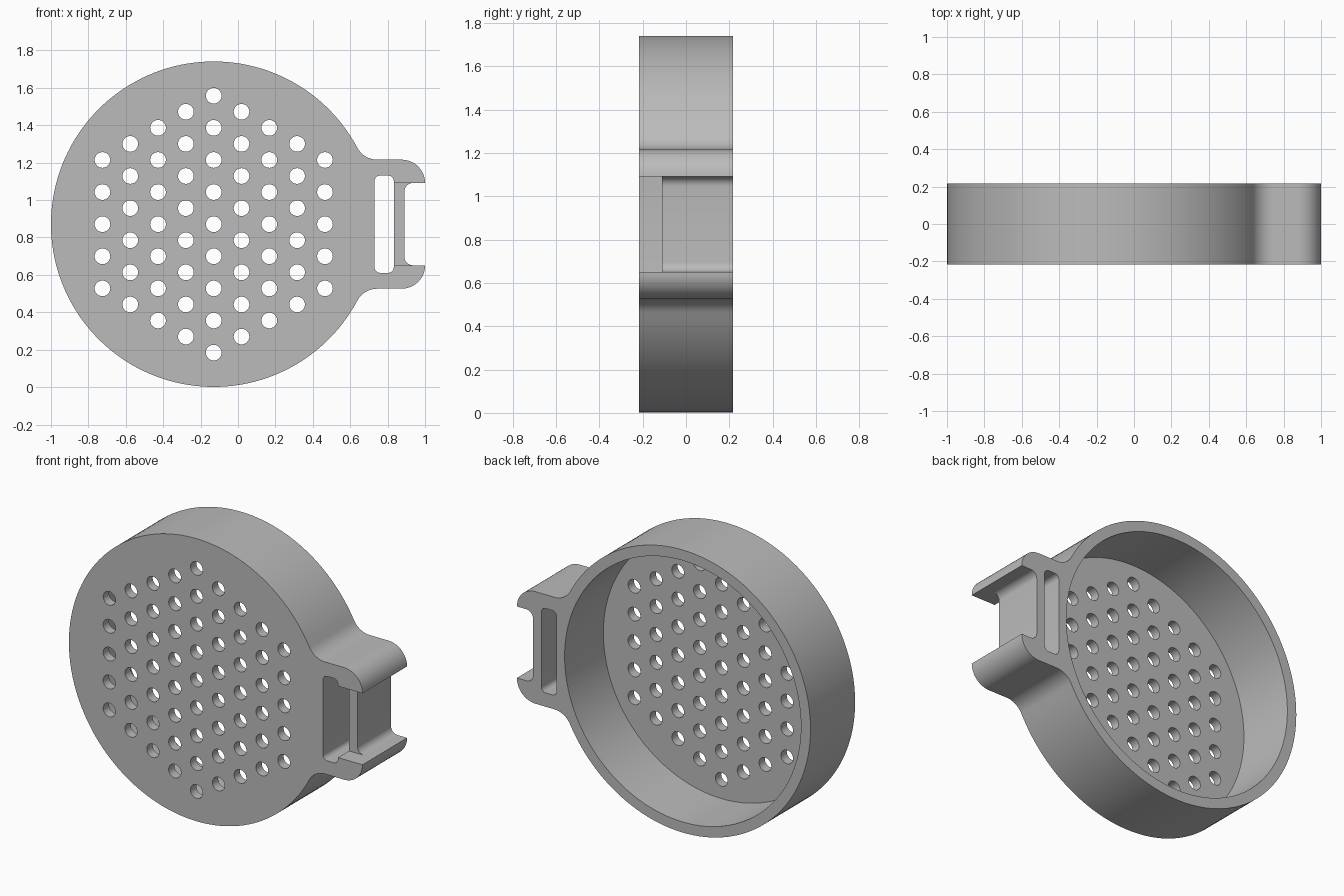
import bpy, bmesh
from math import pi, sin, cos, sqrt, atan2, radians

if "Cube" in bpy.data.objects:
    bpy.data.objects.remove(bpy.data.objects["Cube"])

# Main sizes
CX, CZ, R = -0.13, 0.871, 0.87      # dish centre and radius
INNER, FLOOR = 0.805, 0.057         # cavity radius, floor thickness
Y = 0.217                           # half depth
ARM, FILLET, CORNER = 0.345, 0.12, 0.125
TIP = 1.0 - CX                      # clip end, measured from dish centre

grey = bpy.data.materials.new("plain grey")
grey.use_nodes = True
grey.diffuse_color = (0.5, 0.5, 0.5, 1)
grey.node_tree.nodes["Principled BSDF"].inputs["Base Color"].default_value = (0.5, 0.5, 0.5, 1)


def arc(x, z, r, a0, a1, n):
    return [(x + r * cos(a0 + (a1 - a0) * i / n),
             z + r * sin(a0 + (a1 - a0) * i / n)) for i in range(n + 1)]


def circle(x, z, r, n):
    return arc(x, z, r, 0, 2 * pi, n)[:-1]


def rounded_rect(x0, x1, half, r):
    """Rectangle symmetric about the dish centre line, with round corners."""
    corners = [(x1 - r, half - r), (x0 + r, half - r),
               (x0 + r, r - half), (x1 - r, r - half)]
    pts = []
    for i, (x, z) in enumerate(corners):
        pts += arc(x, z, r, i * pi / 2, (i + 1) * pi / 2, 8)
    return pts


def prism(name, outlines, y0, y1):
    """Extrude outlines, given around the dish centre, from y0 to y1."""
    bm = bmesh.new()
    for pts in outlines:
        rings = [[bm.verts.new((CX + x, y, CZ + z)) for x, z in pts] for y in (y0, y1)]
        bm.faces.new(rings[0])
        bm.faces.new(rings[1][::-1])
        for i in range(len(pts)):
            j = (i + 1) % len(pts)
            bm.faces.new((rings[0][j], rings[0][i], rings[1][i], rings[1][j]))
    bmesh.ops.recalc_face_normals(bm, faces=bm.faces)
    mesh = bpy.data.meshes.new(name)
    bm.to_mesh(mesh)
    bm.free()
    obj = bpy.data.objects.new(name, mesh)
    bpy.context.collection.objects.link(obj)
    mesh.materials.append(grey)
    return obj


# Body outline: clip corner, fillet and half the dish, then mirrored
fx = sqrt((R + FILLET) ** 2 - (ARM + FILLET) ** 2)
a0 = atan2(ARM + FILLET, fx)
upper = arc(TIP - CORNER, ARM - CORNER, CORNER, 0, pi / 2, 12)
upper += arc(fx, ARM + FILLET, FILLET, 1.5 * pi, pi + a0, 12)
upper += arc(0, 0, R, a0, pi, 64)[1:]
lower = [(x, -z) for x, z in reversed(upper[:-1])]
body = prism("strainer_body", [upper + lower], -Y, Y)

# Hexagonal pattern of drain holes
PITCH = 0.1717
holes = []
for col in range(-4, 5):
    count = 9 - abs(col)
    for row in range(count):
        holes.append(circle(col * PITCH * sin(pi / 3),
                            (row - (count - 1) / 2) * PITCH, 0.042, 24))

# Cavity, slots and notch
notch = [(0.93, -0.22), (1.4, -0.22), (1.4, 0.22), (0.93, 0.22)]
cutters = [
    prism("cavity_cutter", [circle(0, 0, INNER, 128)], FLOOR - Y, 1),
    prism("hole_cutter", holes, -1, 0.1),
    prism("strap_slot_cutter", [rounded_rect(0.86, 0.963, 0.26, 0.03)], -1, 1),
    prism("hook_slot_cutter", [rounded_rect(1.02, 1.4, 0.22, 0.045)], -1, 1),
    prism("bar_notch_cutter", [notch], -1, -0.11),
]
bpy.context.view_layer.objects.active = body
for cutter in cutters:
    mod = body.modifiers.new(cutter.name, "BOOLEAN")
    mod.operation, mod.solver, mod.object = "DIFFERENCE", "EXACT", cutter
    bpy.ops.object.modifier_apply(modifier=mod.name)
    bpy.data.objects.remove(cutter)

# Smooth curved walls, crisp rims
bpy.ops.object.select_all(action="DESELECT")
body.select_set(True)
bpy.ops.object.shade_smooth_by_angle(angle=radians(30))
